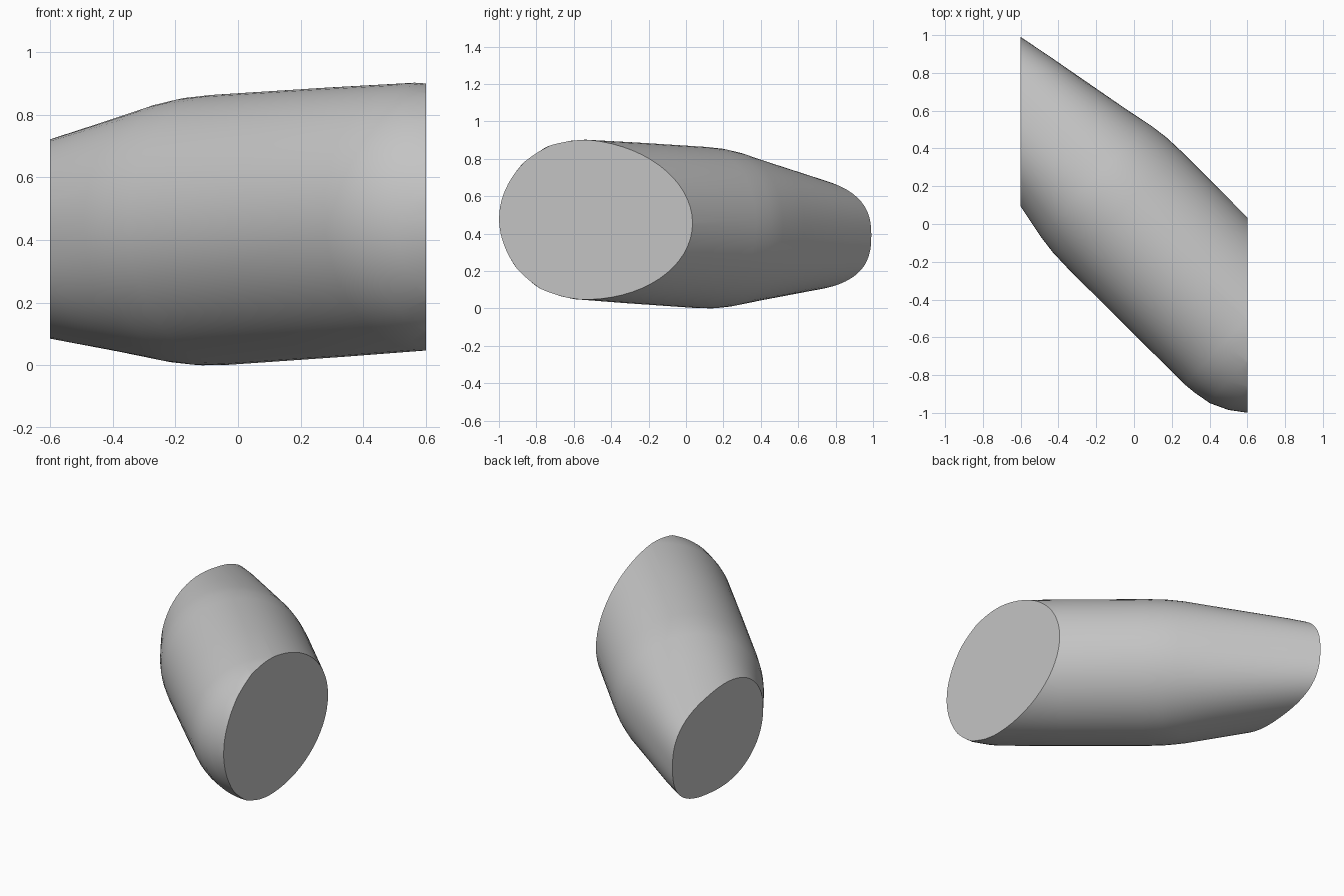
import bpy, bmesh, math
from mathutils import Vector, Matrix

cube = bpy.data.objects.get("Cube")
if cube:
    bpy.data.objects.remove(cube, do_unlink=True)

SIDES = 64
HALF_WIDTH = 0.6

# Material
grey = bpy.data.materials.new("light_grey")
grey.use_nodes = True
colour = (0.55, 0.55, 0.55, 1)
grey.diffuse_color = colour
grey.node_tree.nodes["Principled BSDF"].inputs["Base Color"].default_value = colour

# Profile along the slanted axis: (distance, radius, squareness exponent)
profile = [
    (-1.4, 0.205, 2.7), (-0.92, 0.298, 2.5), (-0.5, 0.375, 2.2),
    (-0.3, 0.415, 2.05), (-0.2, 0.428, 2), (-0.08, 0.432, 2),
    (0.4, 0.431, 2), (0.8, 0.428, 2), (0.86, 0.422, 2), (0.955, 0.405, 2),
    (1.05, 0.361, 2), (1.131, 0.301, 2), (1.25, 0.15, 2),
]

# Axis runs diagonally across the plan and rises slightly to the front
axis = Vector((1, -1, 0.047 * math.sqrt(2))).normalized()
side = Vector((1, 1, 0)).normalized()
up = side.cross(axis) * -1
if up.z < 0:
    up = -up
centre = side * 0.018 + Vector((0, 0, 0.441))


def ring_point(distance, radius, power, angle):
    c, s = math.cos(angle), math.sin(angle)
    scale = radius / (abs(c) ** power + abs(s) ** power) ** (1 / power)
    return centre + axis * distance + side * c * scale + up * s * scale


# Loft the rounded barrel
bm = bmesh.new()
rings = [[bm.verts.new(ring_point(d, r, p, math.tau * i / SIDES))
          for i in range(SIDES)] for d, r, p in profile]
for a, b in zip(rings, rings[1:]):
    for i in range(SIDES):
        j = (i + 1) % SIDES
        bm.faces.new((a[i], a[j], b[j], b[i]))
bm.faces.new(rings[0])
bm.faces.new(rings[-1])

# Slice both ends flat and cap them
for sign in (-1, 1):
    cut = bmesh.ops.bisect_plane(
        bm, geom=bm.verts[:] + bm.edges[:] + bm.faces[:],
        plane_co=(sign * HALF_WIDTH, 0, 0), plane_no=(sign, 0, 0),
        clear_outer=True)["geom_cut"]
    edges = [e for e in cut if isinstance(e, bmesh.types.BMEdge)]
    bmesh.ops.edgeloop_fill(bm, edges=edges)
bmesh.ops.recalc_face_normals(bm, faces=bm.faces[:])

# Rest the part on the ground
low = min(v.co.z for v in bm.verts)
bmesh.ops.translate(bm, verts=bm.verts[:], vec=(0, 0, -low))

mesh = bpy.data.meshes.new("slanted_barrel")
bm.to_mesh(mesh)
bm.free()
mesh.materials.append(grey)
barrel = bpy.data.objects.new("slanted_barrel", mesh)
bpy.context.collection.objects.link(barrel)
bpy.ops.object.select_all(action="DESELECT")
barrel.select_set(True)
bpy.context.view_layer.objects.active = barrel
bpy.ops.object.shade_smooth_by_angle(angle=math.radians(30))
